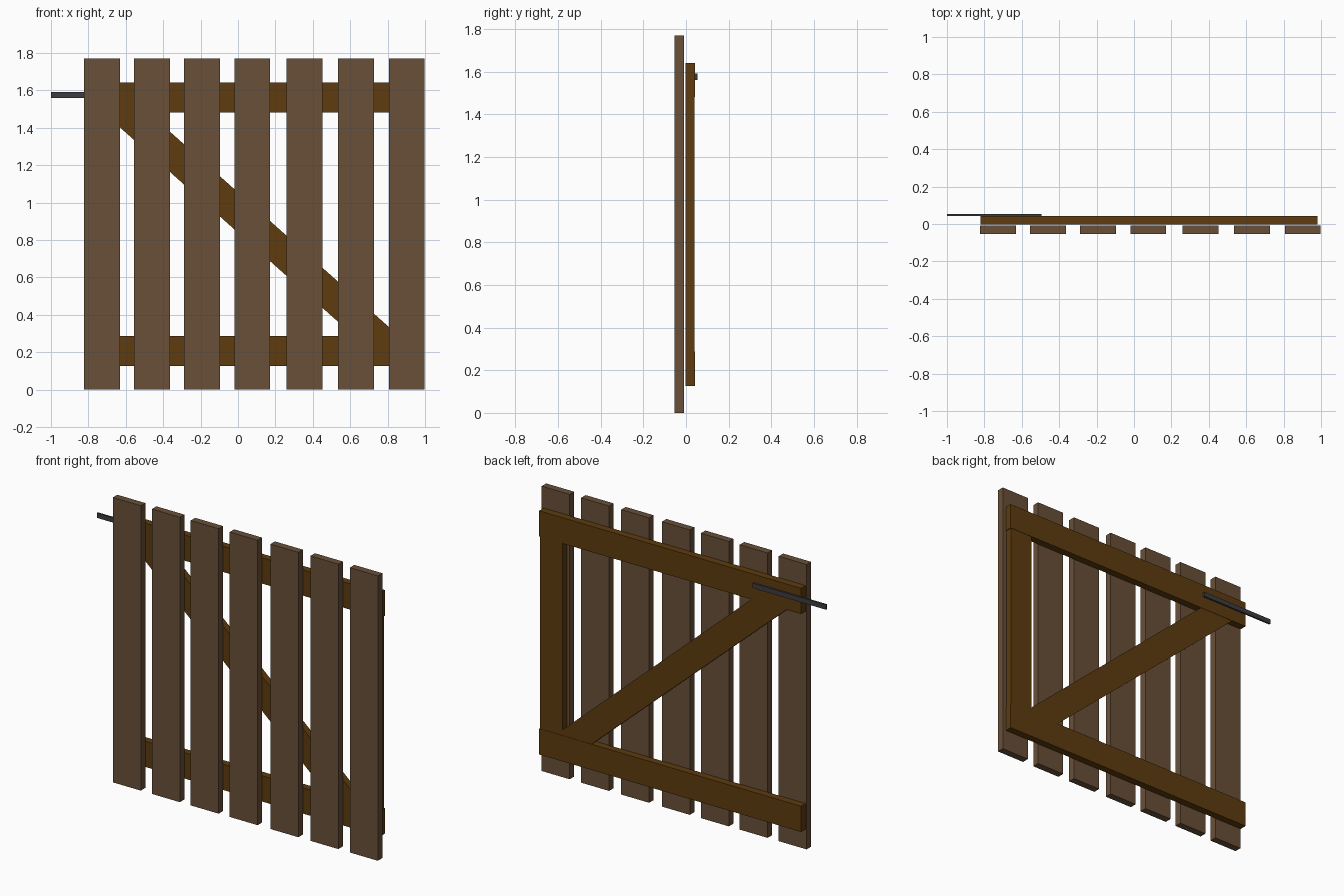
import bpy, bmesh

if "Cube" in bpy.data.objects:
    bpy.data.objects.remove(bpy.data.objects["Cube"])


def material(name, rgb):
    m = bpy.data.materials.new(name)
    m.diffuse_color = (*rgb, 1.0)
    m.use_nodes = True
    m.node_tree.nodes["Principled BSDF"].inputs["Base Color"].default_value = m.diffuse_color
    return m


PLANK = material("weathered brown wood", (0.140, 0.080, 0.040))
FRAME = material("warm brown wood", (0.112, 0.044, 0.0045))
METAL = material("dark iron", (0.046, 0.046, 0.052))


def slab(name, profile, y0, y1, mat):
    """Extrude an x-z outline from y0 (front) to y1 (back)."""
    bm = bmesh.new()
    face = bm.faces.new([bm.verts.new((x, y0, z)) for x, z in profile])
    ext = bmesh.ops.extrude_face_region(bm, geom=[face])
    verts = [v for v in ext["geom"] if isinstance(v, bmesh.types.BMVert)]
    bmesh.ops.translate(bm, verts=verts, vec=(0, y1 - y0, 0))
    bmesh.ops.recalc_face_normals(bm, faces=bm.faces)
    mesh = bpy.data.meshes.new(name)
    bm.to_mesh(mesh)
    bm.free()
    mesh.materials.append(mat)
    ob = bpy.data.objects.new(name, mesh)
    bpy.context.collection.objects.link(ob)
    return ob


def board(name, x0, x1, z0, z1, y0, y1, mat):
    return slab(name, [(x0, z0), (x1, z0), (x1, z1), (x0, z1)], y0, y1, mat)


# Seven upright pickets across the front
for i, x in enumerate((-0.823, -0.555, -0.288, -0.02, 0.26, 0.535, 0.806)):
    board(f"picket_{i + 1}", x, x + 0.192, 0.0, 1.77, -0.053, -0.009, PLANK)

# Horizontal rails behind the pickets
board("bottom_rail", -0.82, 0.98, 0.127, 0.287, -0.003, 0.042, FRAME)
board("top_rail", -0.82, 0.98, 1.481, 1.641, -0.003, 0.042, FRAME)

# Upright stile on the hinge side, between the rails
board("hinge_stile", 0.82, 0.976, 0.287, 1.481, -0.003, 0.040, FRAME)

# Diagonal brace, mitred against the rails and stile
slab("diagonal_brace",
     [(-0.72, 1.481), (0.62, 0.287), (0.82, 0.287), (0.82, 0.323), (-0.478, 1.481)],
     -0.003, 0.040, FRAME)

# Latch bar on the back of the top rail
board("latch_bar", -1.0, -0.495, 1.56, 1.59, 0.042, 0.053, METAL)
